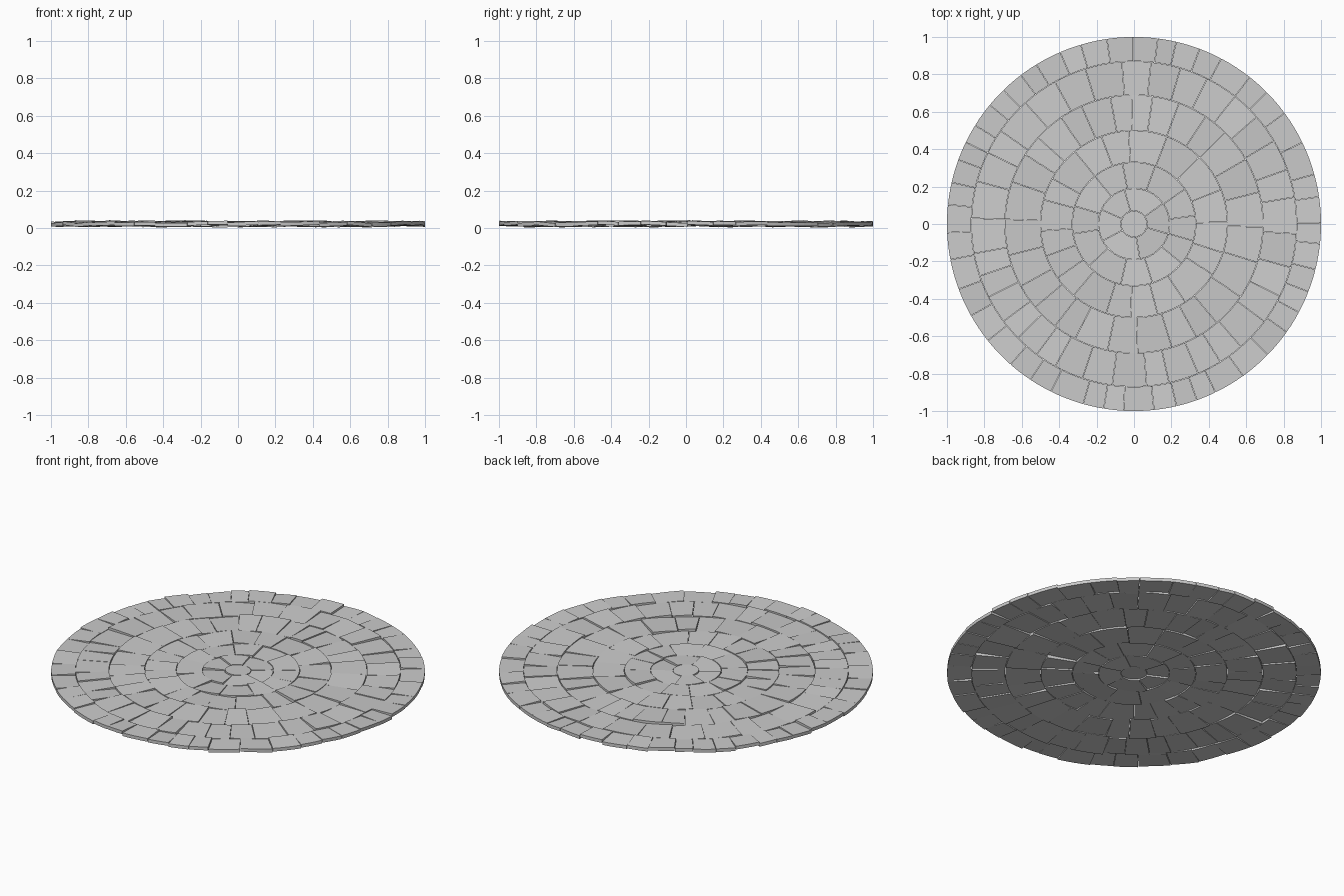
import bpy, bmesh, math, random
from mathutils import Vector

random.seed(7)
cube = bpy.data.objects.get("Cube")
if cube:
    bpy.data.objects.remove(cube, do_unlink=True)

# Pale stone colour
STONE = (0.6, 0.6, 0.6, 1.0)
stone = bpy.data.materials.new("pale_grey_stone")
stone.use_nodes = True
stone.diffuse_color = STONE
stone.node_tree.nodes["Principled BSDF"].inputs["Base Color"].default_value = STONE

THICK, MID, GAP = 0.019, 0.022, 0.002


def add_slab(bm, outline):
    """Extrude a flat outline into a slab lying at a slight random tilt."""
    centre = sum(outline, Vector((0, 0, 0))) / len(outline)
    sx, sy = random.uniform(-0.06, 0.06), random.uniform(-0.06, 0.06)
    lift = random.uniform(-0.004, 0.004)

    def layer(z):
        return [bm.verts.new((p.x, p.y, z + lift + sx * (p.x - centre.x)
                              + sy * (p.y - centre.y))) for p in outline]

    low, high = layer(MID - THICK / 2), layer(MID + THICK / 2)
    bm.faces.new(high)
    bm.faces.new(low[::-1])
    n = len(outline)
    for i in range(n):
        j = (i + 1) % n
        bm.faces.new((low[i], low[j], high[j], high[i]))


def arc(radius, start, end, steps, trim=0.0):
    start, end = start + trim / radius, end - trim / radius
    return [Vector((radius * math.cos(a), radius * math.sin(a), 0))
            for a in (start + (end - start) * i / steps for i in range(steps + 1))]


def make_object(name, bm):
    mesh = bpy.data.meshes.new(name)
    bm.to_mesh(mesh)
    bm.free()
    mesh.materials.append(stone)
    bpy.context.collection.objects.link(bpy.data.objects.new(name, mesh))


# Round centre stone
bm = bmesh.new()
add_slab(bm, arc(0.069, 0, math.tau, 32)[:-1])
make_object("centre_stone", bm)

# Rings of wedge stones with uneven widths: inner radius, outer radius, count
rings = [(0.07, 0.19, 6), (0.19, 0.33, 12), (0.33, 0.50, 19),
         (0.50, 0.69, 27), (0.69, 0.87, 34), (0.87, 1.0, 46)]
for number, (inner, outer, count) in enumerate(rings, 1):
    bm = bmesh.new()
    widths = [random.uniform(0.7, 1.3) for _ in range(count)]
    angle = random.uniform(0, math.tau)
    for width in widths:
        end = angle + math.tau * width / sum(widths)
        steps = max(3, math.ceil((end - angle) / 0.05))
        rim = 0 if outer == 1.0 else GAP / 2
        add_slab(bm, arc(outer - rim, angle, end, steps, GAP / 2)
                 + arc(inner + GAP / 2, angle, end, steps, GAP / 2)[::-1])
        angle = end
    make_object(f"paving_ring_{number}", bm)
